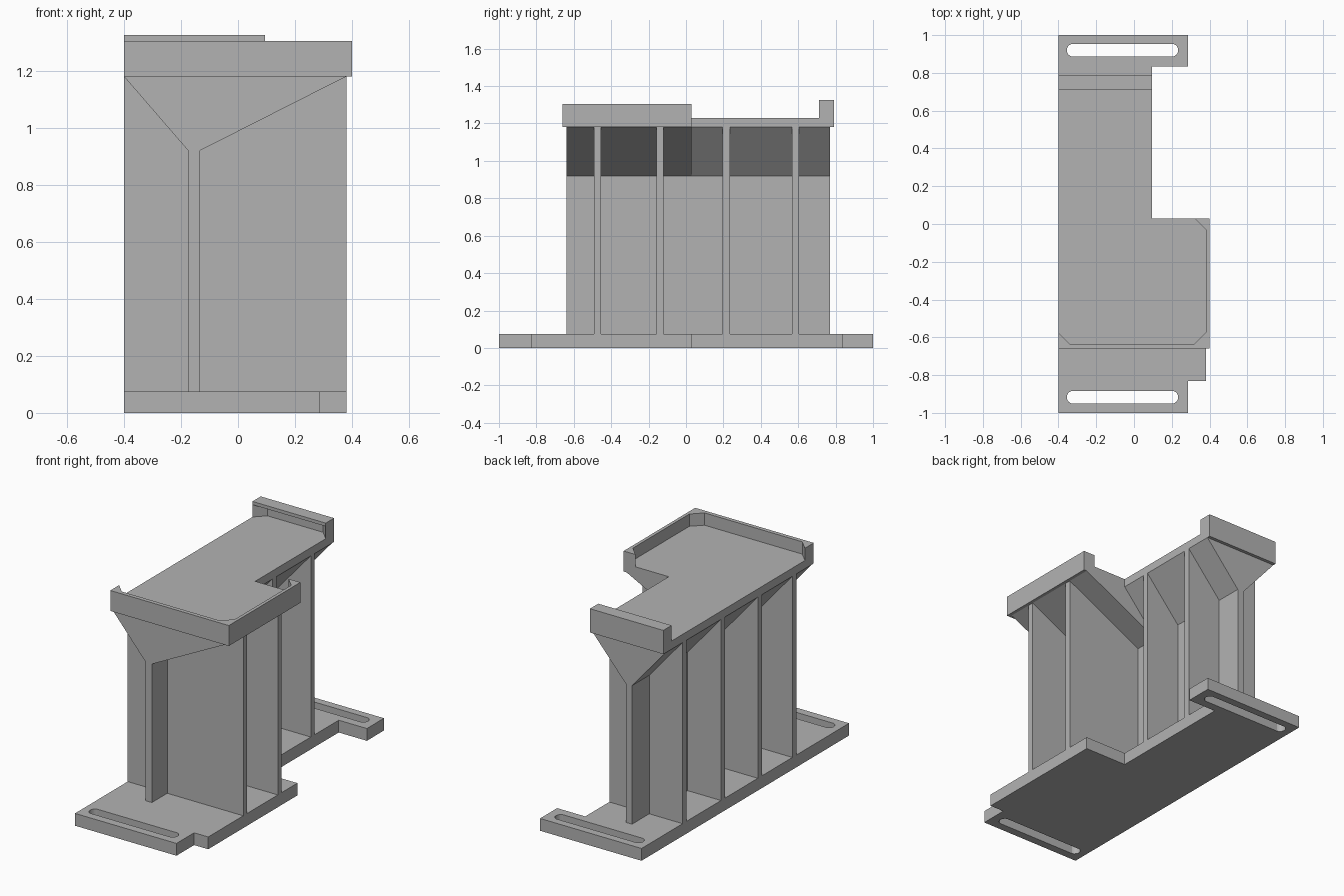
import bpy, bmesh
from mathutils import Vector

cube = bpy.data.objects.get("Cube")
if cube:
    bpy.data.objects.remove(cube)

grey = bpy.data.materials.new("plain grey")
grey.use_nodes = True
GREY = (0.45, 0.45, 0.45, 1)
grey.diffuse_color = GREY
grey.node_tree.nodes["Principled BSDF"].inputs["Base Color"].default_value = GREY


def prism(name, points, low, high, axis="z"):
    """Extrude a 2D outline along an axis; the outline uses the other two axes in order."""
    place = {"x": lambda a, b, c: (c, a, b),
             "y": lambda a, b, c: (a, c, b),
             "z": lambda a, b, c: (a, b, c)}[axis]
    bm = bmesh.new()
    face = bm.faces.new([bm.verts.new(place(a, b, low)) for a, b in points])
    new = bmesh.ops.extrude_face_region(bm, geom=[face])["geom"]
    shift = Vector(place(0, 0, high - low))
    bmesh.ops.translate(bm, vec=shift, verts=[v for v in new if isinstance(v, bmesh.types.BMVert)])
    bmesh.ops.recalc_face_normals(bm, faces=bm.faces)
    mesh = bpy.data.meshes.new(name)
    bm.to_mesh(mesh)
    bm.free()
    mesh.materials.append(grey)
    obj = bpy.data.objects.new(name, mesh)
    bpy.context.collection.objects.link(obj)
    return obj


def rect(x0, x1, y0, y1):
    return [(x0, y0), (x1, y0), (x1, y1), (x0, y1)]


def cut(obj, cutters):
    """Subtract the cutters, bake the result and discard the cutters."""
    for cutter in cutters:
        cutter.hide_render = True
        mod = obj.modifiers.new("cut", "BOOLEAN")
        mod.operation, mod.solver, mod.object = "DIFFERENCE", "EXACT", cutter
    graph = bpy.context.evaluated_depsgraph_get()
    mesh = bpy.data.meshes.new_from_object(obj.evaluated_get(graph))
    obj.modifiers.clear()
    obj.data = mesh
    for cutter in cutters:
        bpy.data.objects.remove(cutter)


def slot(y):
    """Rounded slot outline made from a stretched circle."""
    bm = bmesh.new()
    ring = bmesh.ops.create_circle(bm, segments=24, radius=0.034)["verts"]
    pts = [(v.co.x, v.co.y) for v in ring]
    bm.free()
    pts = [p for p in pts if p[0] < -1e-4] + [p for p in pts if p[0] > 1e-4]
    left = sorted([p for p in pts if p[0] < 0], key=lambda p: p[1])
    right = sorted([p for p in pts if p[0] > 0], key=lambda p: -p[1])
    outline = [(a - 0.322, b + y) for a, b in left] + [(a + 0.2, b + y) for a, b in right]
    return prism("slot_cutter", outline, -0.1, 0.2)


LEFT, WIDE, NARROW, STEP = -0.4, 0.38, 0.095, 0.03
BASE, NECK, UNDER, FLOOR, RIM, LIP = 0.075, 0.92, 1.18, 1.23, 1.305, 1.325

# Base plate with slotted mounting lugs
base = prism("base_plate", [
    (LEFT, -1), (0.285, -1), (0.285, -0.83), (WIDE, -0.83), (WIDE, STEP),
    (NARROW, STEP), (NARROW, 0.835), (0.285, 0.835), (0.285, 1), (LEFT, 1)], 0, BASE)
cut(base, [slot(-0.917), slot(0.92)])

# Upright spine flaring out under the tray
for name, edge, y0, y1 in (("front_spine", WIDE, -0.64, STEP), ("back_spine", NARROW, STEP, 0.77)):
    prism(name, [(-0.175, BASE), (-0.133, BASE), (-0.133, NECK), (edge, UNDER),
                 (LEFT, UNDER), (-0.175, NECK)], y0, y1, "y")

# Cross ribs
for i, y in enumerate((-0.473, -0.14, 0.215, 0.585)):
    edge = WIDE if y < STEP else NARROW
    prism(f"rib_{i + 1}", rect(LEFT, edge, BASE, UNDER), y - 0.019, y + 0.019, "y")

# Tray: side profile, notched and pocketed
tray = prism("tray", [
    (-0.66, UNDER), (0.79, UNDER), (0.79, LIP), (0.71, LIP), (0.71, FLOOR),
    (STEP, FLOOR), (STEP, RIM), (-0.66, RIM)], LEFT, 0.4, "x")
notch = prism("notch_cutter", rect(NARROW, 0.6, STEP, 1), 1, 1.5)
front_pocket = prism("front_pocket_cutter", [
    (-0.46, -0.515), (-0.34, -0.635), (0.32, -0.635), (WIDE, -0.575),
    (WIDE, -0.03), (0.25, 0.1), (-0.46, 0.1)], FLOOR, 1.4)
back_pocket = prism("back_pocket_cutter", [
    (-0.46, 0.65), (-0.34, 0.77), (0.035, 0.77), (0.155, 0.65)], FLOOR, RIM)
cut(tray, [notch, front_pocket, back_pocket])
